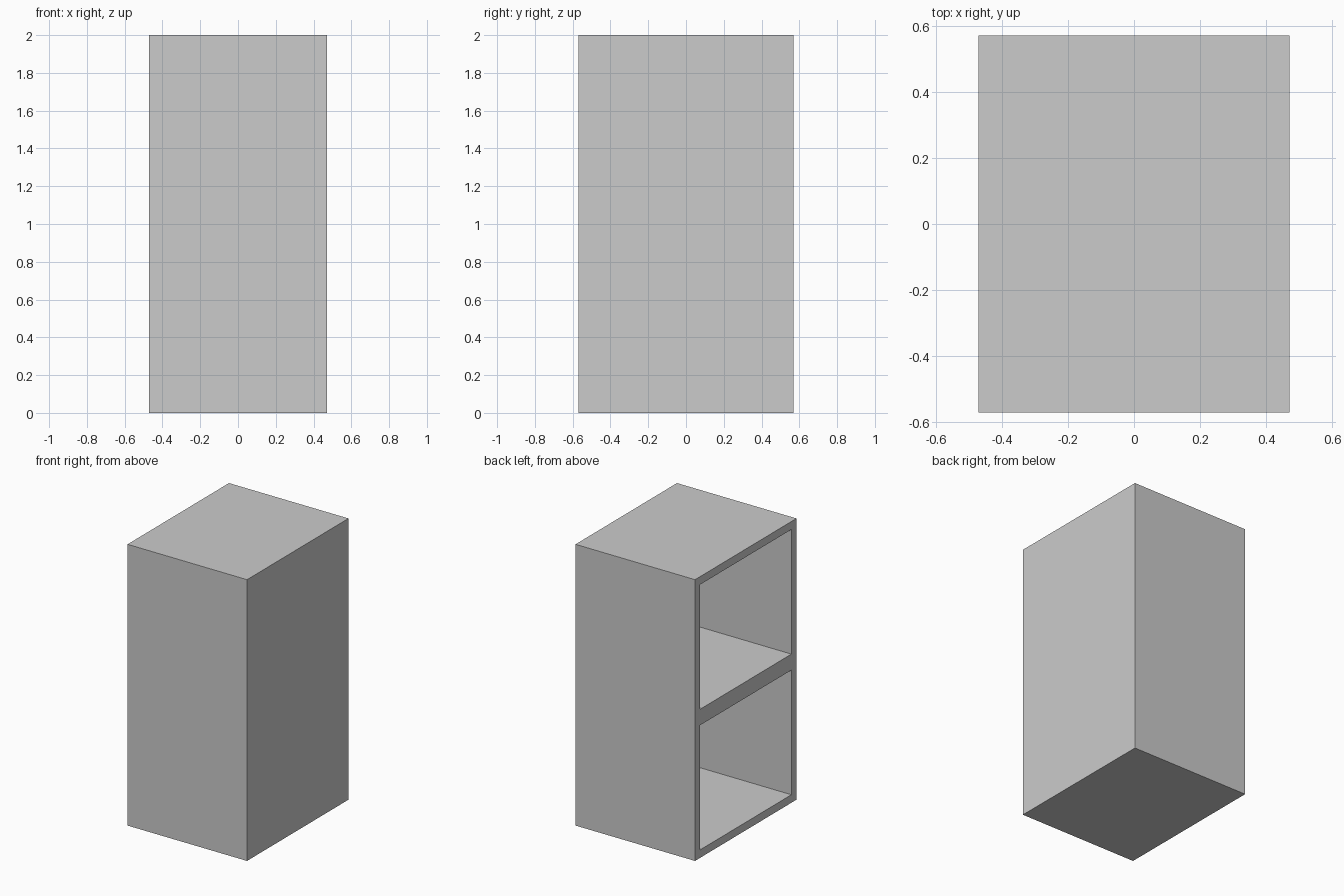
import bpy, bmesh
from mathutils import Matrix

if "Cube" in bpy.data.objects:
    bpy.data.objects.remove(bpy.data.objects["Cube"])

W, D, H = 0.94, 1.14, 2.0   # outer size in x, y, z
T = 0.057                   # panel thickness

# Outer block of the cabinet
bm = bmesh.new()
bmesh.ops.create_cube(bm, size=1, matrix=Matrix.Translation((0, 0, H / 2)) @ Matrix.Diagonal((W, D, H, 1)))

# Split at mid height, one half per compartment
bmesh.ops.bisect_plane(bm, geom=bm.verts[:] + bm.edges[:] + bm.faces[:],
                       plane_co=(0, 0, H / 2), plane_no=(0, 0, 1))
bm.normal_update()

# Frame and hollow out both compartments on the open left side
openings = [f for f in bm.faces if f.normal.x < -0.9]
bmesh.ops.inset_individual(bm, faces=openings, thickness=T, use_even_offset=True)
bmesh.ops.inset_individual(bm, faces=openings, thickness=0, depth=-(W - T))

bm.normal_update()
mesh = bpy.data.meshes.new("open_cabinet")
bm.to_mesh(mesh)
bm.free()
bpy.context.collection.objects.link(bpy.data.objects.new("open_cabinet", mesh))
